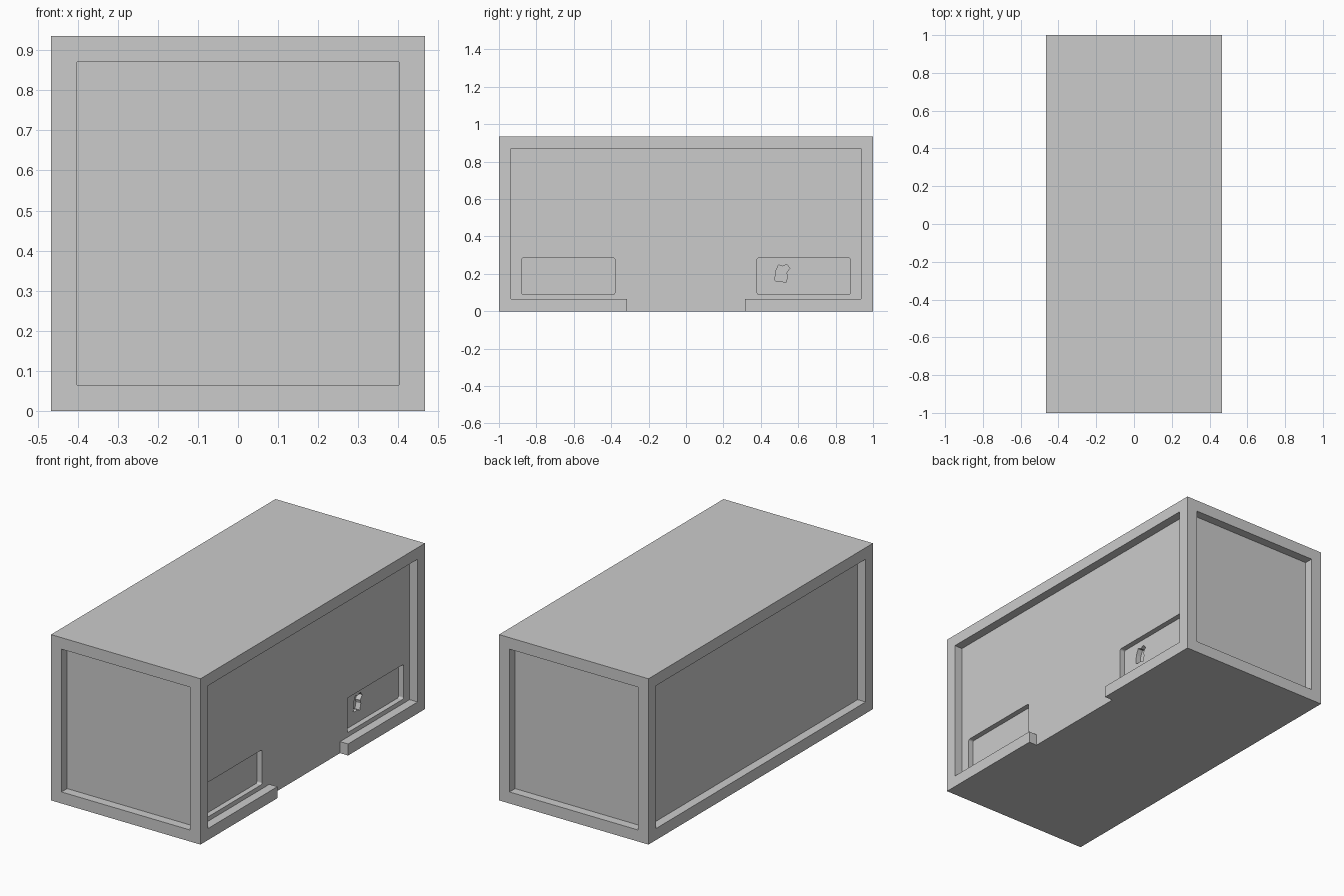
import bpy, bmesh, math

if "Cube" in bpy.data.objects:
    bpy.data.objects.remove(bpy.data.objects["Cube"])

W, L, H = 0.466, 1.0, 0.935   # half width, half length, height
RIM, DEPTH = 0.065, 0.05      # frame width, panel recess depth
POCKET = 0.03                 # pocket depth below the side panel


def prism(name, profile, axis, a, b):
    """Extrude a (horizontal, z) profile along x or y from a to b."""
    place = (lambda u, z, d: (d, u, z)) if axis == 'x' else (lambda u, z, d: (u, d, z))
    bm = bmesh.new()
    near = bm.faces.new([bm.verts.new(place(u, z, a)) for u, z in profile])
    ext = bmesh.ops.extrude_face_region(bm, geom=[near])
    for v in ext['geom']:
        if isinstance(v, bmesh.types.BMVert):
            v.co['xyz'.index(axis)] = b
    bmesh.ops.recalc_face_normals(bm, faces=bm.faces)
    me = bpy.data.meshes.new(name)
    bm.to_mesh(me)
    bm.free()
    ob = bpy.data.objects.new(name, me)
    bpy.context.collection.objects.link(ob)
    return ob


def rect(u0, u1, z0, z1, r=0):
    """Rectangle profile, optionally with rounded corners."""
    if not r:
        return [(u0, z0), (u1, z0), (u1, z1), (u0, z1)]
    centres = [(u1 - r, z1 - r), (u0 + r, z1 - r), (u0 + r, z0 + r), (u1 - r, z0 + r)]
    return [(u + r * math.cos(t), z + r * math.sin(t))
            for i, (u, z) in enumerate(centres)
            for t in [math.pi / 2 * (i + k / 3) for k in range(4)]]


# Solid container body
body = prism("container_body", rect(-W, W, 0, H), 'y', -L, L)


def cut(cutter):
    cutter.hide_render = True
    mod = body.modifiers.new(cutter.name, 'BOOLEAN')
    mod.operation, mod.solver, mod.object = 'DIFFERENCE', 'EXACT', cutter
    bpy.context.view_layer.objects.active = body
    bpy.ops.object.modifier_apply(modifier=mod.name)
    bpy.data.objects.remove(cutter)


# Recessed end panels
for name, s in (("front", -1), ("back", 1)):
    cut(prism(name + "_panel_recess", rect(-W + RIM, W - RIM, RIM, H - RIM),
              'y', s * (L - DEPTH), s * (L + 0.1)))

# Recessed left panel with a complete frame
cut(prism("left_panel_recess", rect(-L + RIM, L - RIM, RIM, H - RIM),
          'x', -W + DEPTH, -W - 0.1))

# Recessed right panel, its bottom rail open in the middle
E, G = L - RIM, 0.315
cut(prism("right_panel_recess",
          [(-E, RIM), (-G, RIM), (-G, -0.1), (G, -0.1), (G, RIM),
           (E, RIM), (E, H - RIM), (-E, H - RIM)],
          'x', W - DEPTH, W + 0.1))

# Two shallow pockets low on the right panel
for name, s in (("near", -1), ("far", 1)):
    y0, y1 = sorted((s * 0.38, s * 0.88))
    cut(prism(name + "_pocket", rect(y0, y1, 0.09, 0.285, 0.01),
              'x', W - DEPTH - POCKET, W - DEPTH + 0.02))

# Small jagged hole in the far pocket
cut(prism("jagged_hole",
          [(0.475, 0.165), (0.49, 0.158), (0.51, 0.162), (0.533, 0.152),
           (0.543, 0.185), (0.537, 0.205), (0.555, 0.23), (0.54, 0.25),
           (0.515, 0.24), (0.495, 0.248), (0.48, 0.215)],
          'x', W - DEPTH - POCKET - 0.03, W - DEPTH - POCKET + 0.02))
